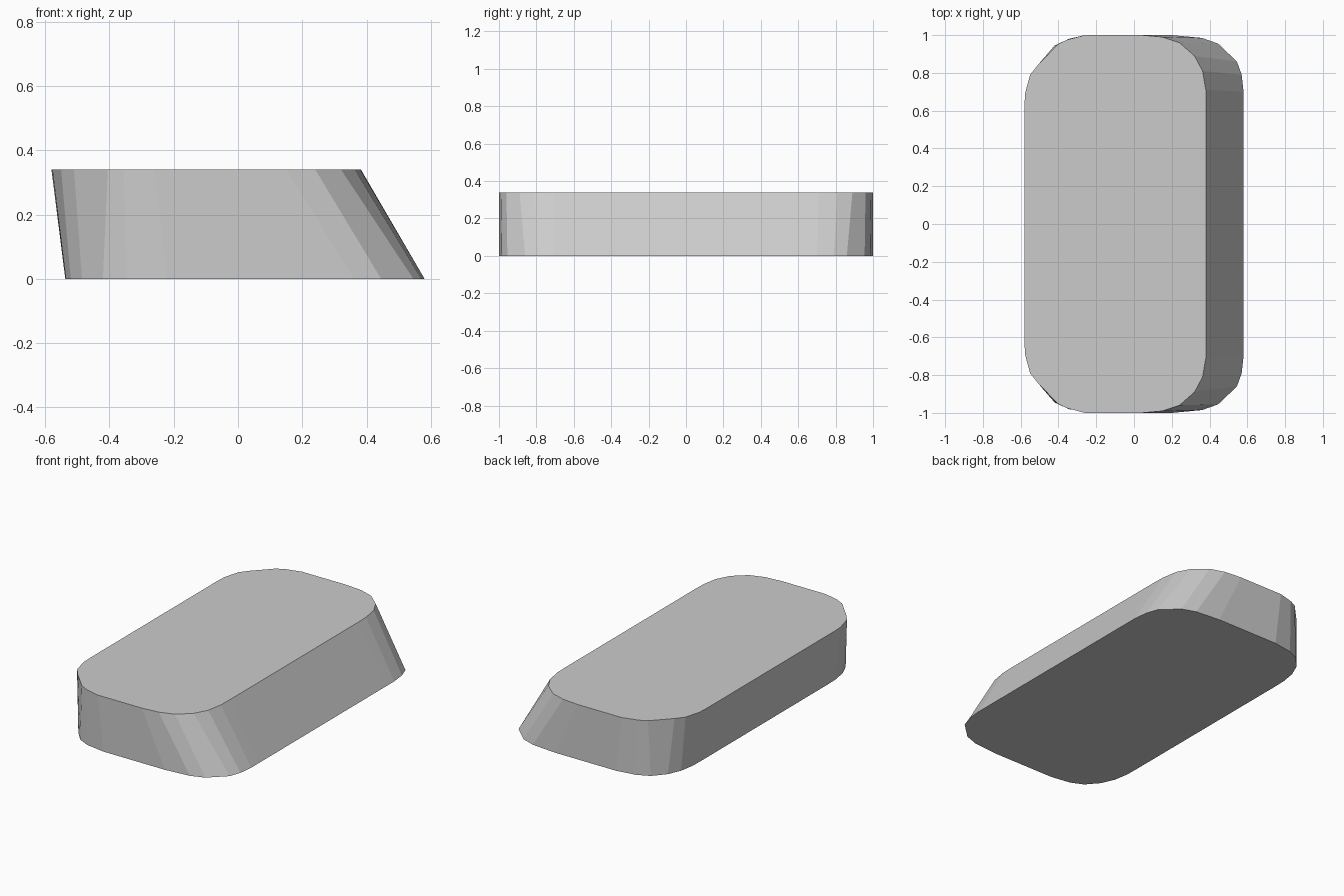
import bpy
import bmesh

if "Cube" in bpy.data.objects:
    bpy.data.objects.remove(bpy.data.objects["Cube"])

HEIGHT = 0.34

# Back halves of the outlines, from left side round to right side
BOTTOM = [(-0.537, 0.62), (-0.535, 0.70), (-0.52, 0.79), (-0.485, 0.87),
          (-0.42, 0.945), (-0.345, 0.98), (-0.22, 1.0),
          (0.20, 1.0), (0.36, 0.985), (0.445, 0.955), (0.545, 0.86),
          (0.57, 0.79), (0.58, 0.70), (0.58, 0.62)]
TOP = [(-0.58, 0.62), (-0.577, 0.69), (-0.55, 0.79), (-0.51, 0.84),
       (-0.405, 0.95), (-0.355, 0.975), (-0.26, 1.0),
       (0.04, 1.0), (0.15, 0.99), (0.24, 0.96), (0.32, 0.89),
       (0.363, 0.81), (0.38, 0.71), (0.382, 0.62)]


def ring(bm, half, z):
    """Mirror a half outline across y and add it as a closed ring."""
    full = half + [(x, -y) for x, y in reversed(half)]
    return [bm.verts.new((x, y, z)) for x, y in full]


# Slanted rounded block: flat caps joined by a lofted wall
bm = bmesh.new()
low, high = ring(bm, BOTTOM, 0), ring(bm, TOP, HEIGHT)
bm.faces.new(low)
bm.faces.new(high)
for i in range(len(low)):
    j = (i + 1) % len(low)
    bm.faces.new((low[i], low[j], high[j], high[i]))
bmesh.ops.recalc_face_normals(bm, faces=bm.faces[:])

mesh = bpy.data.meshes.new("slanted_block")
bm.to_mesh(mesh)
bm.free()
block = bpy.data.objects.new("slanted_block", mesh)
bpy.context.collection.objects.link(block)
